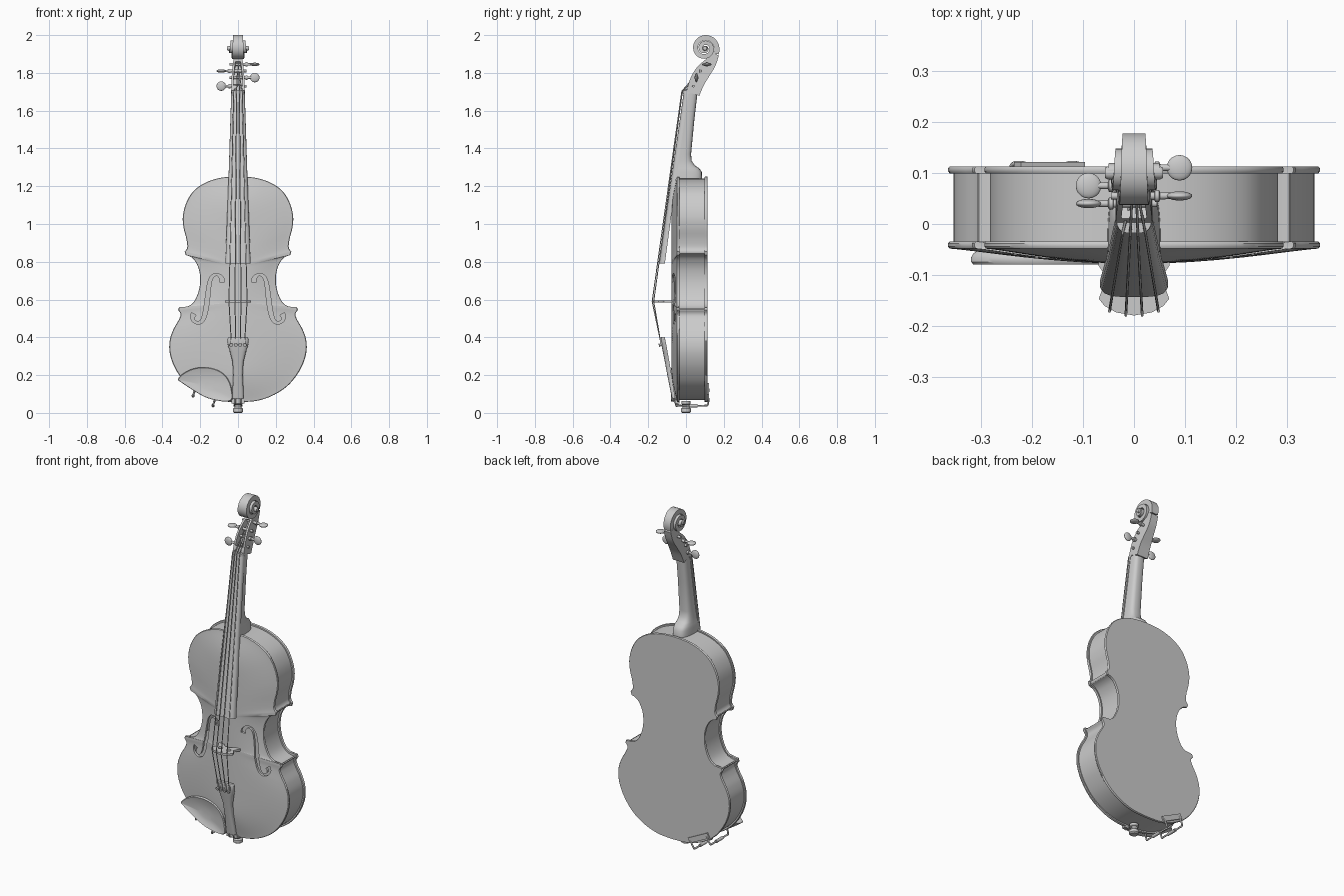
import bpy, bmesh, math
from mathutils import Vector, Matrix

if "Cube" in bpy.data.objects:
    bpy.data.objects.remove(bpy.data.objects["Cube"])


def finish(ob, angle=35):
    bpy.ops.object.select_all(action='DESELECT')
    ob.select_set(True)
    bpy.context.view_layer.objects.active = ob
    bpy.ops.object.shade_smooth_by_angle(angle=math.radians(angle))
    return ob


def loft(name, rings, caps=True, smooth=35):
    """Bridge closed rings of 3D points."""
    bm = bmesh.new()
    rows = [[bm.verts.new(p) for p in r] for r in rings]
    n = len(rows[0])
    for a, b in zip(rows, rows[1:]):
        for i in range(n):
            bm.faces.new((a[i], a[(i + 1) % n], b[(i + 1) % n], b[i]))
    if caps:
        bm.faces.new(rows[0])
        bm.faces.new(rows[-1])
    else:
        bmesh.ops.remove_doubles(bm, verts=bm.verts, dist=1e-5)
    bmesh.ops.recalc_face_normals(bm, faces=bm.faces)
    me = bpy.data.meshes.new(name)
    bm.to_mesh(me)
    bm.free()
    ob = bpy.data.objects.new(name, me)
    bpy.context.collection.objects.link(ob)
    return finish(ob, smooth)


def spline(pts, n=6, closed=False):
    """Catmull-Rom through points of any dimension."""
    P = [Vector(p) for p in pts]
    P = [P[-1]] + P + P[:2] if closed else [P[0]] + P + [P[-1]]
    out = []
    for a, b, c, d in zip(P, P[1:], P[2:], P[3:]):
        for k in range(n):
            t = k / n
            out.append(0.5 * (2 * b + (c - a) * t + (2 * a - 5 * b + 4 * c - d) * t * t
                              + (3 * b - a - 3 * c + d) * t ** 3))
    return out if closed else out + [P[-2]]


def ribbon(name, st, to3d):
    """Sweep a rectangle; stations are (u, v, half thickness, low, high)."""
    rings = []
    for i, (u, v, h, lo, hi) in enumerate(st):
        a, b = st[max(i - 1, 0)], st[min(i + 1, len(st) - 1)]
        t = Vector((b[0] - a[0], b[1] - a[1])).normalized() * h
        p, q = (u - t.y, v + t.x), (u + t.y, v - t.x)
        rings.append([to3d(*p, lo), to3d(*q, lo), to3d(*q, hi), to3d(*p, hi)])
    return loft(name, rings)


def d_ring(z, flat, curve, w, e=0.6, n=14):
    """Section with one flat side and one rounded side."""
    r = []
    for i in range(n + 1):
        c, s = math.cos(math.pi * i / n), max(0, math.sin(math.pi * i / n))
        r.append((math.copysign(w * abs(c) ** e, c), flat + (curve - flat) * s ** e, z))
    return r


def lathe(name, prof, start, axis, n=20):
    q = Vector(axis).to_track_quat('Z', 'Y')
    return loft(name, [[Vector(start) + q @ Vector((r * math.cos(2 * math.pi * i / n),
                r * math.sin(2 * math.pi * i / n), h)) for i in range(n)] for h, r in prof])


def tube(name, pts, r):
    cu = bpy.data.curves.new(name, 'CURVE')
    cu.dimensions, cu.bevel_depth, cu.bevel_resolution, cu.use_fill_caps = '3D', r, 2, True
    s = cu.splines.new('POLY')
    s.points.add(len(pts) - 1)
    for p, c in zip(s.points, pts):
        p.co = (*c, 1)
    ob = bpy.data.objects.new(name, cu)
    bpy.context.collection.objects.link(ob)
    bpy.ops.object.select_all(action='DESELECT')
    ob.select_set(True)
    bpy.context.view_layer.objects.active = ob
    bpy.ops.object.convert(target='MESH')
    return finish(bpy.context.object, 50)


def box(name, loc, size, rot=0):
    bpy.ops.mesh.primitive_cube_add(size=1, location=loc, rotation=(0, rot, 0))
    ob = bpy.context.object
    ob.name, ob.scale = name, size
    return ob


def cut(ob, cutter):
    m = ob.modifiers.new('cut', 'BOOLEAN')
    m.object, m.solver = cutter, 'EXACT'
    bpy.context.view_layer.objects.active = ob
    bpy.ops.object.modifier_apply(modifier=m.name)
    bpy.data.objects.remove(cutter)
    finish(ob)


# Body outline: lower bout, waist, upper bout, mirrored
lower = [(0, .057), (.1, .064), (.19, .095), (.27, .15), (.33, .23), (.36, .31), (.362, .38),
         (.343, .44), (.315, .49), (.304, .522), (.317, .545)]
waist = [(.312, .559), (.27, .562), (.235, .587), (.21, .64), (.2, .70), (.207, .76),
         (.228, .805), (.25, .826), (.277, .836)]
upper = [(.283, .854), (.269, .875), (.273, .92), (.288, .98), (.292, 1.04), (.275, 1.11),
         (.235, 1.175), (.17, 1.22), (.09, 1.245), (0, 1.252)]
half = spline(lower) + spline(waist) + spline(upper)
outline = half + [Vector((-p.x, p.y)) for p in half[-2:0:-1]]


def plate(name, y0, thick, arch):
    def ring(s, dy, trim=0):
        h = arch * (1 - s * s) ** 1.3
        return [(p.x * (s - trim), y0 + dy - h, (.25 + (p.y - .057) * .67) * (1 - s) + p.y * s)
                for p in outline]
    ss = [0, .15, .3, .45, .6, .72, .82, .9, .96]
    rings = [ring(s, 0) for s in ss] + [ring(.99, 0), ring(1, .004), ring(1, thick - .004), ring(.99, thick)]
    return loft(name, rings + [ring(s, thick) for s in reversed(ss)], caps=False, smooth=40)


front = plate('front_plate', -.048, .014, .03)
plate('back_plate', .099, .014, 0)

# Ribs inset from the plate edges
inset = []
for i, p in enumerate(outline):
    t = (outline[(i + 1) % len(outline)] - outline[i - 1]).normalized()
    inset.append(p + Vector((-t.y, t.x)) * .011)
ribs = loft('ribs', [[(p.x, y, p.y) for p in inset] for y in (-.037, .102)], caps=False)

# Sound holes cut through the front
f_path = [(.083, .692, .013), (.086, .712, .011), (.105, .731, .006), (.13, .728, .007),
          (.148, .70, .009), (.158, .64, .011), (.165, .58, .012), (.176, .52, .011),
          (.19, .488, .009), (.212, .476, .007), (.235, .487, .007), (.241, .508, .011), (.234, .524, .013)]
for sx in (1, -1):
    cut(front, ribbon('sound_hole_cutter', [(p[0], p[1], p[2], -.15, .02) for p in spline(f_path, 4)],
                      lambda u, v, k, sx=sx: (u * sx, k, v)))

# Neck with heel, fingerboard and nut
loft('neck', [d_ring(*s) for s in [
    (1.24, -.055, .085, .052), (1.275, -.052, .084, .05), (1.295, -.049, .07, .047), (1.31, -.047, .047, .044),
    (1.335, -.043, .03, .042), (1.37, -.038, .027, .04), (1.55, -.012, .044, .036), (1.72, .012, .064, .034)]])
loft('fingerboard', [d_ring(.79, -.112, -.143, .067), d_ring(1.25, -.05, -.077, .05),
                     d_ring(1.69, .012, -.013, .036)])
loft('nut', [d_ring(1.69, .02, -.018, .036), d_ring(1.706, .022, -.018, .035)])

# Pegbox with open cavity
yzx = lambda u, v, k: (k, u, v)
box_path = spline([(.036, 1.69, .036, .036), (.06, 1.755, .04, .034), (.09, 1.805, .04, .029),
                   (.127, 1.85, .032, .024), (.158, 1.90, .018, .022)], 5)
pegbox = ribbon('pegbox', [(p[0], p[1], p[2], -p[3], p[3]) for p in box_path], yzx)
cut(pegbox, ribbon('pegbox_cutter', [(p[0] - .024, p[1] + .018, .034, .011 - p[3], p[3] - .011)
                                     for p in box_path[2:15]], yzx))

# Scroll: spiral widening toward its eye
turns = []
for i in range(64):
    f = i / 63
    a = -.45 + f * (2.15 * 2 * math.pi + .45)
    r = .079 - .060 * f - .014
    w = .021 + .031 * f
    turns.append((.1 + r * math.cos(a), 1.93 + r * math.sin(a), .0145 - .006 * f, -w, w))
ribbon('scroll', turns, yzx)
lathe('scroll_eye', [(0, .010), (.006, .013), (.108, .013), (.114, .010)], (-.057, .1, 1.93), (1, 0, 0))

# Pegs
pegs = [(-1, .04, 1.73, 0), (1, .055, 1.775, 0), (-1, .075, 1.81, 1), (1, .11, 1.845, 1)]
for i, (s, y, z, flat) in enumerate(pegs):
    lathe(f'peg_shaft_{i}', [(0, .007), (.085, .008), (.086, .012), (.094, .012), (.096, .007), (.12, .006)],
          (-s * .045, y, z), (s, 0, 0), 14)
    bpy.ops.mesh.primitive_uv_sphere_add(segments=20, ring_count=12, radius=1, location=(s * .089, y, z))
    head = bpy.context.object
    head.name = f'peg_head_{i}'
    head.scale = (.025, .025, .009) if flat else (.025, .009, .025)
    finish(head)

# Bridge standing on the front plate
hb = [(.035, -.173), (.058, -.16), (.069, -.146), (.062, -.128), (.05, -.117), (.058, -.098),
      (.069, -.082), (.069, -.066), (.038, -.066), (.033, -.083), (.015, -.094)]
prof = [(0, -.179)] + hb + [(0, -.097)] + [(-x, y) for x, y in reversed(hb)]
bridge = loft('bridge', [[(x, y, z) for x, y in prof] for z in (.584, .596)])
for sx in (-1, 1):
    cut(bridge, lathe('bridge_cutter', [(0, .013), (.1, .013)], (sx * .027, -.125, .54), (0, 0, 1), 16))

# Tailpiece, end button, saddle and tail loop
loft('tailpiece', [d_ring(*s) for s in [
    (.402, -.112, -.132, .05), (.39, -.11, -.134, .057), (.36, -.104, -.13, .054), (.32, -.097, -.122, .042),
    (.27, -.088, -.112, .029), (.2, -.076, -.099, .025), (.12, -.064, -.083, .029), (.075, -.056, -.074, .03)]])
lathe('end_button', [(0, .02), (.006, .027), (.022, .027), (.03, .019), (.042, .019), (.046, .024), (.062, .024)],
      (0, 0, 0), (0, 0, 1))
box('saddle', (0, -.046, .06), (.07, .022, .02))
for sx in (-1, 1):
    tube('tail_loop', spline([(sx * .015, -.065, .09), (sx * .015, -.06, .055),
                              (sx * .019, -.03, .04), (sx * .02, .005, .037)], 4), .004)

# Strings and fine tuners
for i, (s, y, z, _) in enumerate(pegs):
    k = (-1.5, 1.5, -.5, .5)[i]
    arc = .008 * (abs(k) > 1)
    tube(f'string_{i}', [(k * .006, y - .004, z), (k * .015, -.022 + arc * .4, 1.703),
                         (k * .032, -.179 + arc, .59), (k * .024, -.136, .385)], .0026)
    lathe(f'fine_tuner_{i}', [(0, .005), (.02, .005), (.021, .009), (.027, .009)],
          (k * .024, -.118, .365), (0, -1, -.25), 12)
    box(f'tuner_lever_{i}', (k * .024, -.132, .378), (.01, .012, .03))

# Chin rest dish
rest = spline([(-.318, .18), (-.285, .212), (-.23, .236), (-.16, .24), (-.09, .217), (-.045, .165), (-.028, .085),
               (-.045, .062), (-.09, .062), (-.17, .082), (-.25, .128), (-.305, .165)], 5, closed=True)
loft('chin_rest', [[(-.17 + (p.x + .17) * s, y, .145 + (p.y - .145) * s) for p in rest] for s, y in
                   [(.85, -.045), (.97, -.058), (1, -.066), (1, -.074), (.97, -.079), (.9, -.077), (.6, -.07), (.3, -.067)]])

# Chin rest clamp around the lower edge
for x, z in ((-.225, .12), (-.12, .068)):
    dx, dz = -.012, -.027
    tube('clamp_rod', spline([(x, -.05, z + .02), (x + dx, -.053, z + dz), (x + dx, -.03, z + dz - .003),
                              (x + dx, .09, z + dz - .003), (x + dx, .116, z + dz + .004), (x + .01, .118, z + .02)], 5), .005)
    lathe('clamp_barrel', [(0, .009), (.06, .009)], (x + dx, 0, z + dz - .003), (0, 1, 0), 14)
box('clamp_pad', (-.165, .117, .114), (.14, .008, .03), .46)
